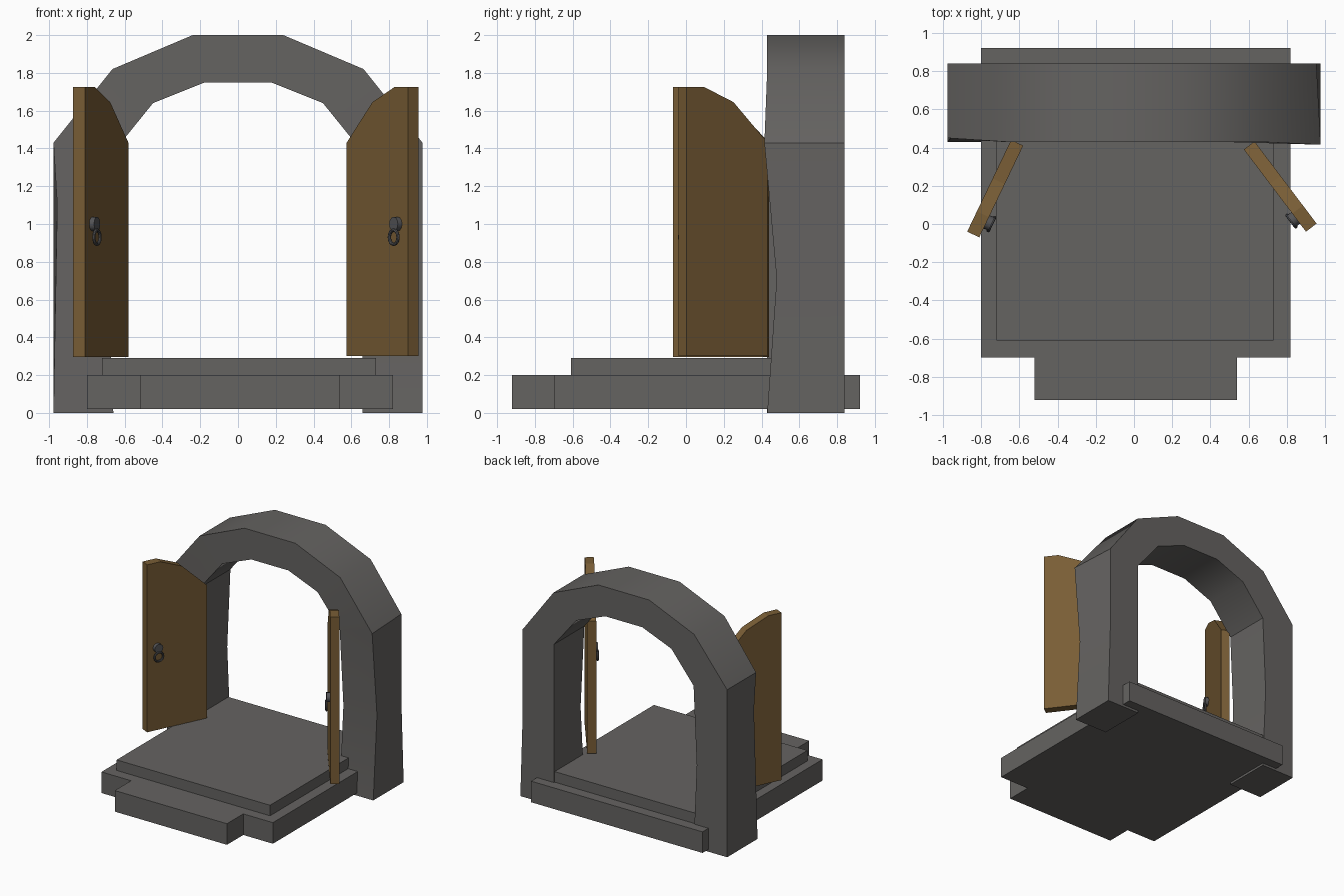
import bpy, bmesh, math
from mathutils import Matrix, Vector

cube = bpy.data.objects.get("Cube")
if cube:
    bpy.data.objects.remove(cube, do_unlink=True)


def material(name, rgb):
    m = bpy.data.materials.new(name)
    m.use_nodes = True
    m.diffuse_color = (*rgb, 1)
    for node in m.node_tree.nodes:
        if node.type == 'BSDF_PRINCIPLED':
            node.inputs["Base Color"].default_value = (*rgb, 1)
    return m


STONE = material("grey stone", (0.13, 0.125, 0.12))
WOOD = material("brown wood", (0.19, 0.11, 0.036))
IRON = material("dark iron", (0.09, 0.09, 0.095))


def finish(bm, name, mat):
    bmesh.ops.recalc_face_normals(bm, faces=bm.faces)
    mesh = bpy.data.meshes.new(name)
    bm.to_mesh(mesh)
    bm.free()
    mesh.materials.append(mat)
    ob = bpy.data.objects.new(name, mesh)
    bpy.context.collection.objects.link(ob)
    return ob


def prism(name, outline, push, mat):
    """Flat outline of 3D points extruded along a vector."""
    bm = bmesh.new()
    face = bm.faces.new([bm.verts.new(p) for p in outline])
    out = bmesh.ops.extrude_face_region(bm, geom=[face])
    moved = [v for v in out["geom"] if isinstance(v, bmesh.types.BMVert)]
    bmesh.ops.translate(bm, vec=push, verts=moved)
    return finish(bm, name, mat)


def smooth(ob, degrees):
    bpy.ops.object.select_all(action='DESELECT')
    ob.select_set(True)
    bpy.context.view_layer.objects.active = ob
    bpy.ops.object.shade_smooth_by_angle(angle=math.radians(degrees))


# Stone floor: wide slab with a front step, and a raised slab on top
slab = [(-0.80, 0.92), (-0.80, -0.70), (-0.52, -0.70), (-0.52, -0.92),
        (0.54, -0.92), (0.54, -0.70), (0.82, -0.70), (0.82, 0.92)]
prism("base_slab", [(x, y, 0.02) for x, y in slab], (0, 0, 0.18), STONE)
upper = [(-0.72, -0.61), (0.73, -0.61), (0.73, 0.83), (-0.72, 0.83)]
prism("upper_slab", [(x, y, 0.20) for x, y in upper], (0, 0, 0.09), STONE)

# Stone arch: half of the rings (outer x, z, inner x, z), then mirrored
FRONT, BACK = 0.43, 0.84
half = [(0.977, 0, 0.66, 0), (0.977, 0.71, 0.66, 0.71), (0.977, 1.43, 0.66, 1.38),
        (0.665, 1.82, 0.45, 1.64), (0.24, 2.0, 0.175, 1.75)]
rings = half + [(-a, b, -c, d) for a, b, c, d in reversed(half)]
bm = bmesh.new()
loops = []
for ox, oz, ix, iz in rings:
    loops.append([bm.verts.new(p) for p in (
        (ox, FRONT, oz), (ix, FRONT, iz), (ix, BACK, iz), (ox, BACK, oz))])
# Worn, uneven corners of the two legs
loops[1][0].co.y = loops[1][1].co.y = 0.48
loops[2][0].co.y = 0.415
loops[2][3].co.x = loops[1][3].co.x = 0.955
loops[8][0].co = (-0.957, 0.45, 1.10)
loops[8][1].co.x = loops[8][2].co.x = -0.69
loops[7][0].co.y = 0.45
for a, b in zip(loops, loops[1:]):
    for i in range(4):
        j = (i + 1) % 4
        bm.faces.new((a[i], a[j], b[j], b[i]))
bm.faces.new(loops[0])
bm.faces.new(loops[-1])
smooth(finish(bm, "stone_arch", STONE), 35)


def door(side, free, hinge, bottom):
    """Open door leaf: inner face runs from the free edge to the hinge."""
    p, q = Vector((*free, 0)), Vector((*hinge, 0))
    span, up = q - p, Vector((0, 0, 1))
    u = span.normalized()
    axis = u.cross(up)
    outward = axis if axis.x * p.x > 0 else -axis
    shape = [(0, bottom), (1, bottom), (1, 1.43), (0.58, 1.645), (0.22, 1.725), (0, 1.725)]
    prism(side + "_door", [p + span * t + up * z for t, z in shape], outward * 0.07, WOOD)

    # Iron knocker: a round boss with a hanging ring
    def place(ob, z, lift):
        m = Matrix((u, up, axis)).transposed().to_4x4()
        m.translation = p + u * 0.09 + up * z - outward * lift
        ob.matrix_world = m
        smooth(ob, 40)

    bm = bmesh.new()
    bmesh.ops.create_cone(bm, cap_ends=True, segments=12, radius1=0.038,
                          radius2=0.038, depth=0.03)
    place(finish(bm, side + "_knocker_boss", IRON), 1.0, 0.013)
    bpy.ops.mesh.primitive_torus_add(major_radius=0.038, minor_radius=0.009,
                                     major_segments=16, minor_segments=8)
    ring = bpy.context.object
    ring.name = side + "_knocker_ring"
    ring.data.materials.append(IRON)
    place(ring, 0.93, 0.027)


door("right", (-0.81, -0.07), (-0.58, 0.41), 0.295)
door("left", (0.90, -0.04), (0.575, 0.39), 0.30)
